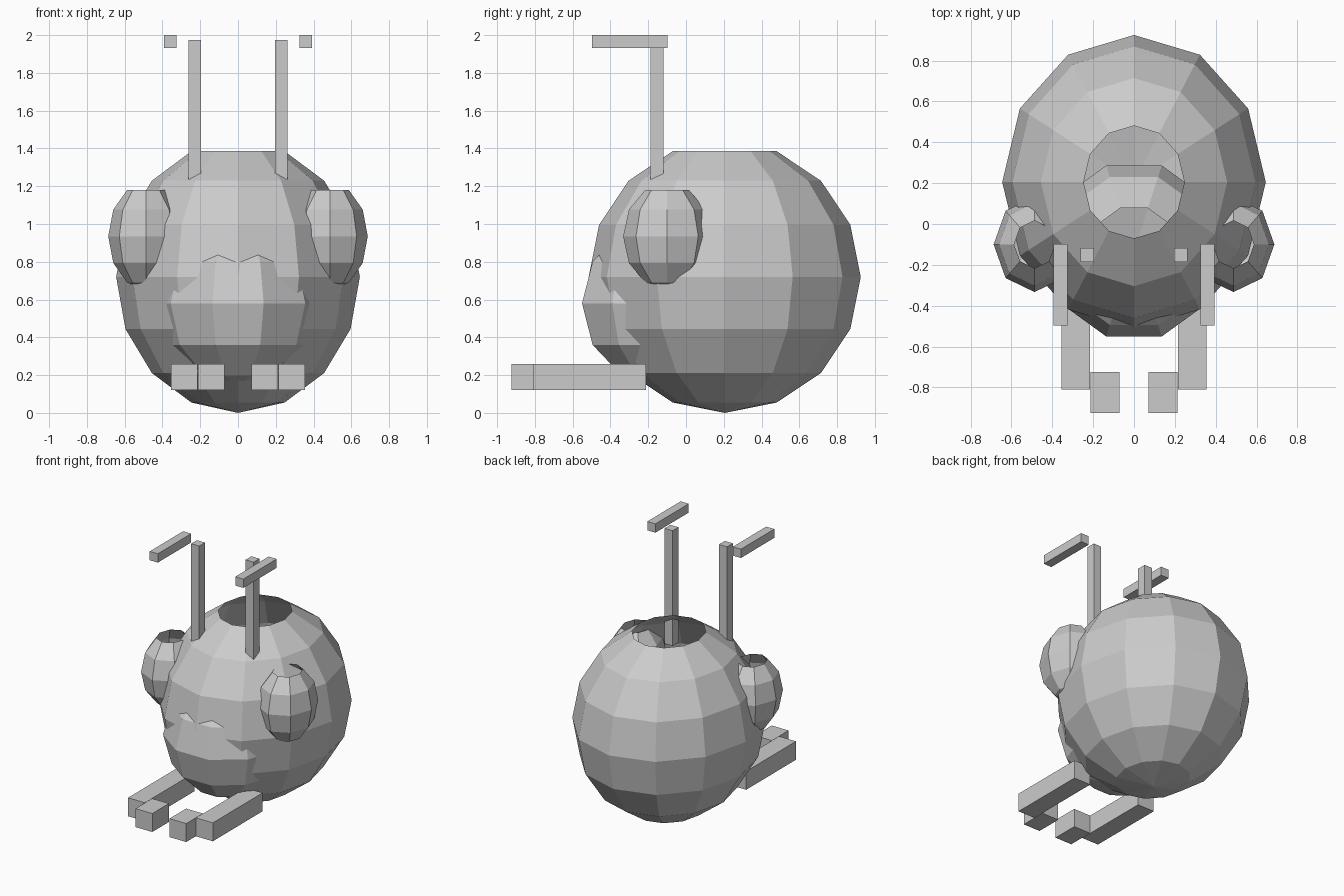
import bpy, bmesh, math

if "Cube" in bpy.data.objects:
    bpy.data.objects.remove(bpy.data.objects["Cube"])

grey = bpy.data.materials.new("light_grey")
grey.diffuse_color = (0.6, 0.6, 0.6, 1)
grey.use_nodes = True
grey.node_tree.nodes["Principled BSDF"].inputs["Base Color"].default_value = grey.diffuse_color


def finish(name, bm):
    mesh = bpy.data.meshes.new(name)
    bmesh.ops.recalc_face_normals(bm, faces=bm.faces)
    bm.to_mesh(mesh)
    bm.free()
    mesh.materials.append(grey)
    obj = bpy.data.objects.new(name, mesh)
    bpy.context.collection.objects.link(obj)
    return obj


def open_ball(name, centre, radii, segments, rings):
    """Low-poly ball whose top cap is missing, with a vertex on the x axis."""
    bm = bmesh.new()
    cx, cy, cz = centre
    rx, ry, rz = radii
    pole = bm.verts.new((cx, cy, cz - rz))
    loops = []
    for i in range(1, rings):
        lat = -math.pi / 2 + math.pi * i / rings
        loops.append([bm.verts.new((cx + rx * math.cos(lat) * math.cos(a),
                                    cy + ry * math.cos(lat) * math.sin(a),
                                    cz + rz * math.sin(lat)))
                      for a in (2 * math.pi * s / segments for s in range(segments))])
    for s in range(segments):
        t = (s + 1) % segments
        bm.faces.new((pole, loops[0][t], loops[0][s]))
        for low, high in zip(loops, loops[1:]):
            bm.faces.new((low[s], low[t], high[t], high[s]))
    obj = finish(name, bm)
    # Open shells: make sure the normals point outward
    if obj.data.polygons[0].normal.z > 0:
        obj.data.flip_normals()
    return obj


def box(name, x, y, z):
    bm = bmesh.new()
    bmesh.ops.create_cube(bm, size=1)
    for v in bm.verts:
        for k, (lo, hi) in enumerate((x, y, z)):
            v.co[k] = lo if v.co[k] < 0 else hi
    return finish(name, bm)


# Head and muzzle
open_ball("head", (0, 0.205, 0.72), (0.645, 0.72, 0.72), 12, 8)
open_ball("muzzle", (0, -0.132, 0.58), (0.44, 0.44, 0.44), 10, 6)

# Paired parts: eyes, antennae and jaws
for side, label in ((-1, "left"), (1, "right")):
    def span(a, b):
        return tuple(sorted((side * a, side * b)))

    open_ball("eye_" + label, (side * 0.487, -0.1, 0.935), (0.2, 0.233, 0.283), 8, 6)
    box("antenna_stalk_" + label, span(0.195, 0.262), (-0.187, -0.118), (1.1, 1.975))
    box("antenna_tip_" + label, span(0.325, 0.393), (-0.497, -0.097), (1.933, 2.0))
    box("jaw_arm_" + label, span(0.215, 0.356), (-0.81, -0.213), (0.12, 0.26))
    box("jaw_hook_" + label, span(0.072, 0.213), (-0.925, -0.725), (0.12, 0.26))
